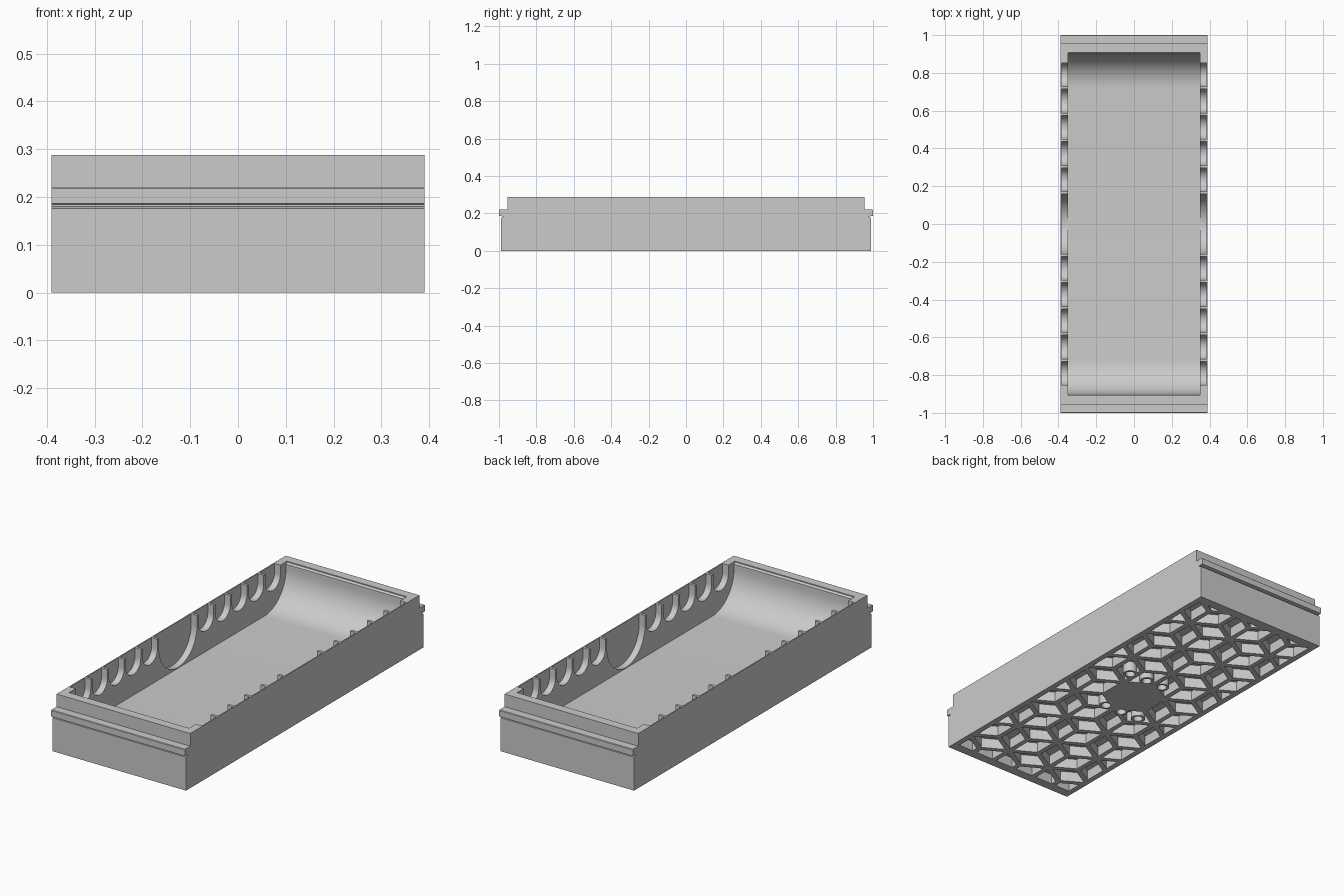
import bpy, bmesh, math
from mathutils import Vector

if "Cube" in bpy.data.objects:
    bpy.data.objects.remove(bpy.data.objects["Cube"])

grey = bpy.data.materials.new("light grey plastic")
grey.diffuse_color = (0.6, 0.6, 0.6, 1)
grey.use_nodes = True
grey.node_tree.nodes["Principled BSDF"].inputs["Base Color"].default_value = grey.diffuse_color


def make(name, bm):
    bmesh.ops.recalc_face_normals(bm, faces=bm.faces)
    me = bpy.data.meshes.new(name)
    bm.to_mesh(me)
    bm.free()
    ob = bpy.data.objects.new(name, me)
    bpy.context.collection.objects.link(ob)
    me.materials.append(grey)
    return ob


def prism_x(bm, yz, x0, x1):
    """Extrude a y-z outline along x."""
    face = bm.faces.new([bm.verts.new((x0, y, z)) for y, z in yz])
    ext = bmesh.ops.extrude_face_region(bm, geom=[face])
    verts = [v for v in ext["geom"] if isinstance(v, bmesh.types.BMVert)]
    bmesh.ops.translate(bm, verts=verts, vec=(x1 - x0, 0, 0))


def arc(cy, cz, r, a0, a1, n):
    return [(cy + r * math.cos(math.radians(a0 + (a1 - a0) * i / n)),
             cz + r * math.sin(math.radians(a0 + (a1 - a0) * i / n))) for i in range(n + 1)]


def mirrored(half):
    """Complete an outline given on its +y half from bottom to top."""
    return half + [(-y, z) for y, z in reversed(half)]


def boolean(target, bm, op):
    tool = make("cutter", bm)
    tool.hide_render = True
    mod = target.modifiers.new("cut", "BOOLEAN")
    mod.object, mod.operation, mod.solver = tool, op, "EXACT"
    bpy.context.view_layer.objects.active = target
    bpy.ops.object.modifier_apply(modifier=mod.name)
    bpy.data.objects.remove(tool, do_unlink=True)


# Outer body with end plates, undercut groove and carrying lip
bm = bmesh.new()
prism_x(bm, mirrored([(0.99, 0), (0.99, 0.176), (0.975, 0.18), (0.975, 0.184), (1, 0.186),
                      (1, 0.218), (0.997, 0.221), (0.955, 0.221), (0.955, 0.288)]), -0.39, 0.39)
tray = make("tray", bm)

# Inner cavity with scooped ends
FLOOR, R = 0.07, 0.18
bm = bmesh.new()
prism_x(bm, mirrored(arc(0.9 - R, FLOOR + R, R, -90, 0, 16)
                     + [(0.9, 0.275), (0.908, 0.283), (0.908, 0.35)]), -0.35, 0.35)
boolean(tray, bm, "DIFFERENCE")

# U-shaped recesses along both long walls
bm = bmesh.new()
notches = [(0, 0.158, FLOOR + 0.004)]
for i in range(5):
    notches += [(s * (0.234 + 0.139 * i), 0.0625, 0.178) for s in (-1, 1)]
for y, r, bottom in notches:
    outline = arc(y, bottom + r, r, 180, 360, 20) + [(y + r, 0.35), (y - r, 0.35)]
    prism_x(bm, outline, 0.34, 0.384)
    prism_x(bm, outline, -0.384, -0.34)
boolean(tray, bm, "DIFFERENCE")

# Underside pockets: tumbling-block rhombi, clipped to the border frame
A, STRUT, CEIL = 0.15, 0.026, 0.054
bm = bmesh.new()
scale = 1 - STRUT / (A * math.sin(math.radians(60)))
for row in range(-5, 6):
    for col in range(-3, 4):
        hub = Vector(((col + (row % 2) / 2) * A * math.sqrt(3), row * 1.5 * A, 0))
        if hub.length < 0.01:
            continue  # solid centre block
        for k in range(3):
            a, b = (Vector((math.cos(t), math.sin(t), 0)) * A
                    for t in (math.radians(120 * k + 30), math.radians(120 * k + 150)))
            mid = hub + (a + b) / 2
            bm.faces.new([bm.verts.new(mid + (c - (a + b) / 2) * scale - Vector((0, 0, 0.02)))
                          for c in (Vector(), a, a + b, b)])
for axis, lim in (((1, 0, 0), 0.36), ((0, 1, 0), 0.94)):
    for s in (-1, 1):
        n = Vector(axis) * s
        bmesh.ops.bisect_plane(bm, geom=bm.verts[:] + bm.edges[:] + bm.faces[:],
                               plane_co=n * lim, plane_no=n, clear_outer=True)
ext = bmesh.ops.extrude_face_region(bm, geom=bm.faces[:])
bmesh.ops.translate(bm, vec=(0, 0, CEIL + 0.02),
                    verts=[v for v in ext["geom"] if isinstance(v, bmesh.types.BMVert)])
boolean(tray, bm, "DIFFERENCE")

# Round bosses with blind holes near the middle of the underside
for op, r, z0, z1 in (("UNION", 0.036, 0.001, 0.06), ("DIFFERENCE", 0.024, -0.02, 0.05)):
    bm = bmesh.new()
    for s in (-1, 1):
        for x in (0.16, 0.05, -0.05):
            ret = bmesh.ops.create_cone(bm, cap_ends=True, segments=24, radius1=r, radius2=r,
                                        depth=z1 - z0)
            bmesh.ops.translate(bm, verts=ret["verts"], vec=(s * x, s * 0.16, (z0 + z1) / 2))
    boolean(tray, bm, op)

# Smooth curved walls, crisp edges
bpy.ops.object.select_all(action="DESELECT")
tray.select_set(True)
bpy.context.view_layer.objects.active = tray
bpy.ops.object.shade_smooth_by_angle(angle=math.radians(30))
